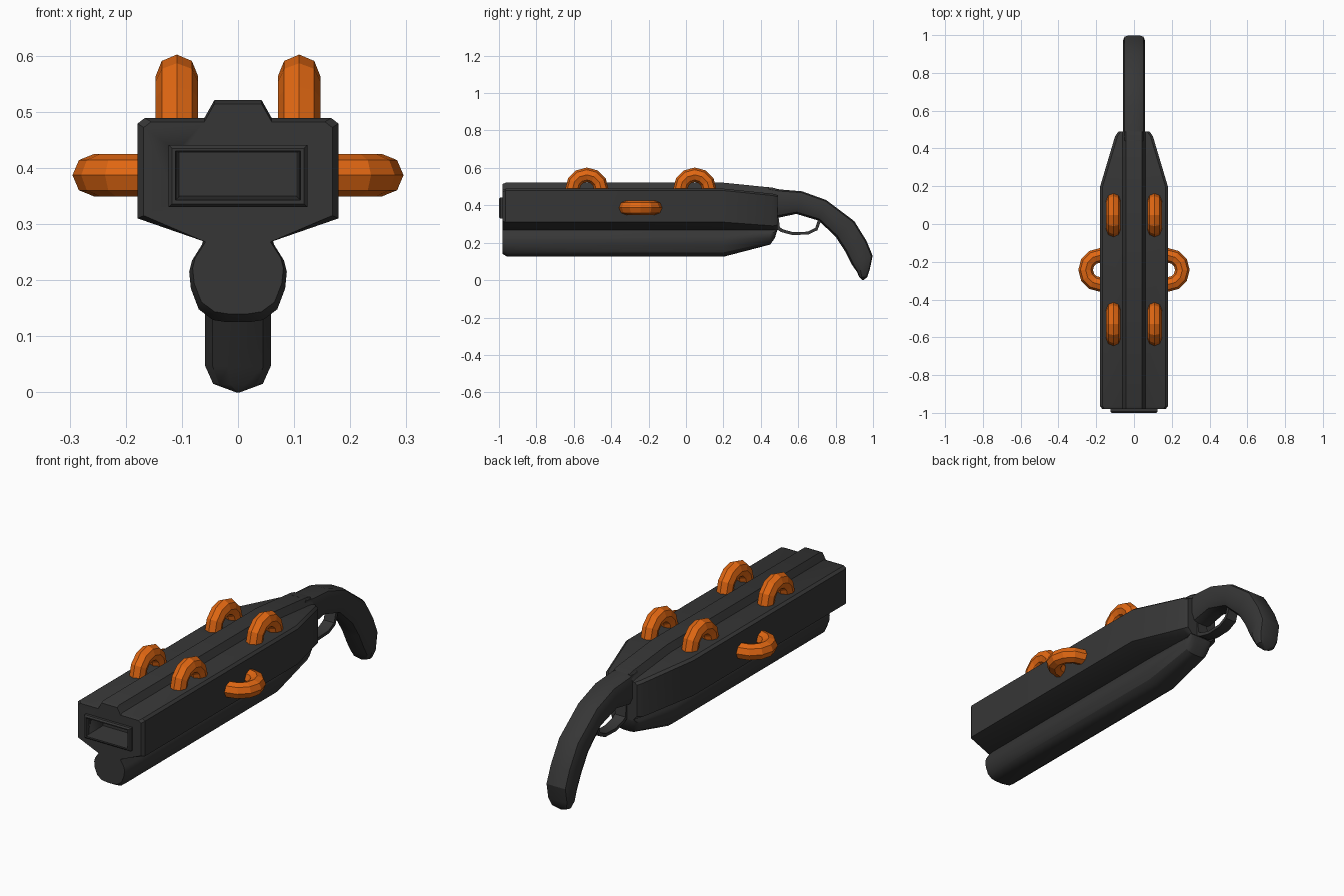
import bpy, bmesh
from math import sin, cos, pi, radians

if "Cube" in bpy.data.objects:
    bpy.data.objects.remove(bpy.data.objects["Cube"])


def material(name, color):
    m = bpy.data.materials.new(name)
    m.diffuse_color = (*color, 1)
    m.use_nodes = True
    m.node_tree.nodes["Principled BSDF"].inputs["Base Color"].default_value = m.diffuse_color
    return m


DARK = material("dark_metal", (0.037, 0.037, 0.037))
ORANGE = material("orange", (0.75, 0.135, 0.006))


def loft(name, rings, mat=DARK, closed=False, smooth=True):
    """Skin a list of equal-sized point rings, capping the ends unless closed."""
    bm = bmesh.new()
    vs = [[bm.verts.new(p) for p in r] for r in rings]
    n, m = len(rings[0]), len(rings)
    for i in range(m if closed else m - 1):
        a, b = vs[i], vs[(i + 1) % m]
        for j in range(n):
            k = (j + 1) % n
            bm.faces.new((a[j], a[k], b[k], b[j]))
    if not closed:
        bm.faces.new(vs[0])
        bm.faces.new(vs[-1])
    bmesh.ops.recalc_face_normals(bm, faces=bm.faces)
    me = bpy.data.meshes.new(name)
    bm.to_mesh(me)
    bm.free()
    ob = bpy.data.objects.new(name, me)
    bpy.context.collection.objects.link(ob)
    me.materials.append(mat)
    if smooth:
        bpy.context.view_layer.objects.active = ob
        bpy.ops.object.select_all(action='DESELECT')
        ob.select_set(True)
        bpy.ops.object.shade_smooth_by_angle(angle=radians(32))
    return ob


def mirrored(half, y):
    """Half outline (x, z) from top to bottom -> full ring at y."""
    return [(x, y, z) for x, z in half] + [(-x, y, z) for x, z in reversed(half)]


def cut(ob, cutter):
    mod = ob.modifiers.new("opening", 'BOOLEAN')
    mod.operation = 'DIFFERENCE'
    mod.solver = 'EXACT'
    mod.object = cutter


def rect(w, z0, z1, y):
    return [(-w, y, z0), (w, y, z0), (w, y, z1), (-w, y, z1)]


# Receiver: wide block with raised top rail, tapering at the back
def block(y, w, top, low, edge=0.0):
    return mirrored([(0.042, top - edge), (0.06, top - 0.032 - edge),
                     (w - 0.013, top - 0.032 - edge), (w, top - 0.042 - edge),
                     (w, low), (0.058, 0.268)], y)


body = loft("receiver", [block(-0.98, 0.168, 0.52, 0.315, 0.006),
                         block(-0.965, 0.179, 0.521, 0.31),
                         block(0.2, 0.179, 0.521, 0.31),
                         block(0.465, 0.1, 0.494, 0.29),
                         block(0.49, 0.082, 0.487, 0.295)])

# Tube under the receiver
TUBE = [(0.055, 0.285), (0.06, 0.27), (0.082, 0.235), (0.087, 0.215),
        (0.084, 0.185), (0.07, 0.148), (0.045, 0.129), (0.02, 0.125)]


def tube(y, w, bottom):
    s = (0.285 - bottom) / 0.16
    return mirrored([(x * w, 0.285 - (0.285 - z) * s) for x, z in TUBE], y)


loft("lower_tube", [tube(-0.98, 0.93, 0.14), tube(-0.955, 1, 0.125),
                    tube(0.2, 1, 0.125), tube(0.45, 0.8, 0.19),
                    tube(0.475, 0.75, 0.225), tube(0.488, 0.7, 0.265)])

# Muzzle frame and its rectangular opening
muzzle = loft("muzzle_frame", [rect(0.124, 0.33, 0.441, -0.96), rect(0.124, 0.33, 0.441, -0.993),
                               rect(0.118, 0.336, 0.435, -1.0)])
cutter = loft("opening_cutter", [rect(0.113, 0.341, 0.431, -1.02), rect(0.11, 0.344, 0.43, -0.985),
                                 rect(0.104, 0.35, 0.427, -0.88)])
cutter.hide_render = True
cutter.hide_set(True)
cut(body, cutter)
cut(muzzle, cutter)

# Curved grip: outer (y, z), inner (y, z), width factor
SECTIONS = [(0.44, 0.497, 0.44, 0.33, 1), (0.5, 0.485, 0.5, 0.335, 1),
            (0.62, 0.475, 0.59, 0.354, 1), (0.75, 0.428, 0.71, 0.318, 1),
            (0.9, 0.315, 0.80, 0.232, 1), (0.965, 0.21, 0.85, 0.155, 1),
            (0.998, 0.13, 0.885, 0.085, 1), (0.982, 0.055, 0.913, 0.045, 1),
            (0.97, 0.018, 0.928, 0.014, 0.75), (0.95, 0.0, 0.942, 0.0, 0.06)]
CROSS = [(0.032, 0.0), (0.05, 0.06), (0.059, 0.25), (0.059, 0.7), (0.045, 0.92), (0.018, 1.0)]
grip = []
for oy, oz, iy, iz, w in SECTIONS:
    half = [(x * w, oy + (iy - oy) * t, oz + (iz - oz) * t) for x, t in CROSS]
    grip.append(half + [(-x, y, z) for x, y, z in reversed(half)])
loft("grip", grip)

# Trigger guard: ribbon swept below the grip, outer and inner edge (y, z)
GUARD = [(0.475, 0.335, 0.495, 0.335), (0.482, 0.275, 0.502, 0.282), (0.508, 0.257, 0.52, 0.271),
         (0.57, 0.241, 0.574, 0.256), (0.655, 0.244, 0.65, 0.259), (0.703, 0.267, 0.692, 0.28),
         (0.722, 0.318, 0.705, 0.322)]
loft("trigger_guard", [[(-0.028, a, b), (0.028, a, b), (0.028, c, d), (-0.028, c, d)]
                       for a, b, c, d in GUARD])


# Half-ring loops: four on top, one on each side
def half_ring(name, place):
    rings = []
    for i in range(7):
        a = pi * i / 6
        ring = []
        for j in range(8):
            b = 2 * pi * j / 8
            r = 0.077 + 0.039 * cos(b)
            ring.append(place(r * cos(a), r * sin(a), 0.038 * sin(b)))
        rings.append(ring)
    loft(name, rings, ORANGE, smooth=False)


for s, side in ((-1, "left"), (1, "right")):
    for y0, pos in ((-0.53, "front"), (0.047, "rear")):
        half_ring(f"top_loop_{pos}_{side}",
                  lambda u, v, t: (s * 0.109 + t, y0 + u, 0.486 + v))
    half_ring(f"side_loop_{side}",
              lambda u, v, t: (s * (0.179 + v), -0.243 + u, 0.387 + t))
